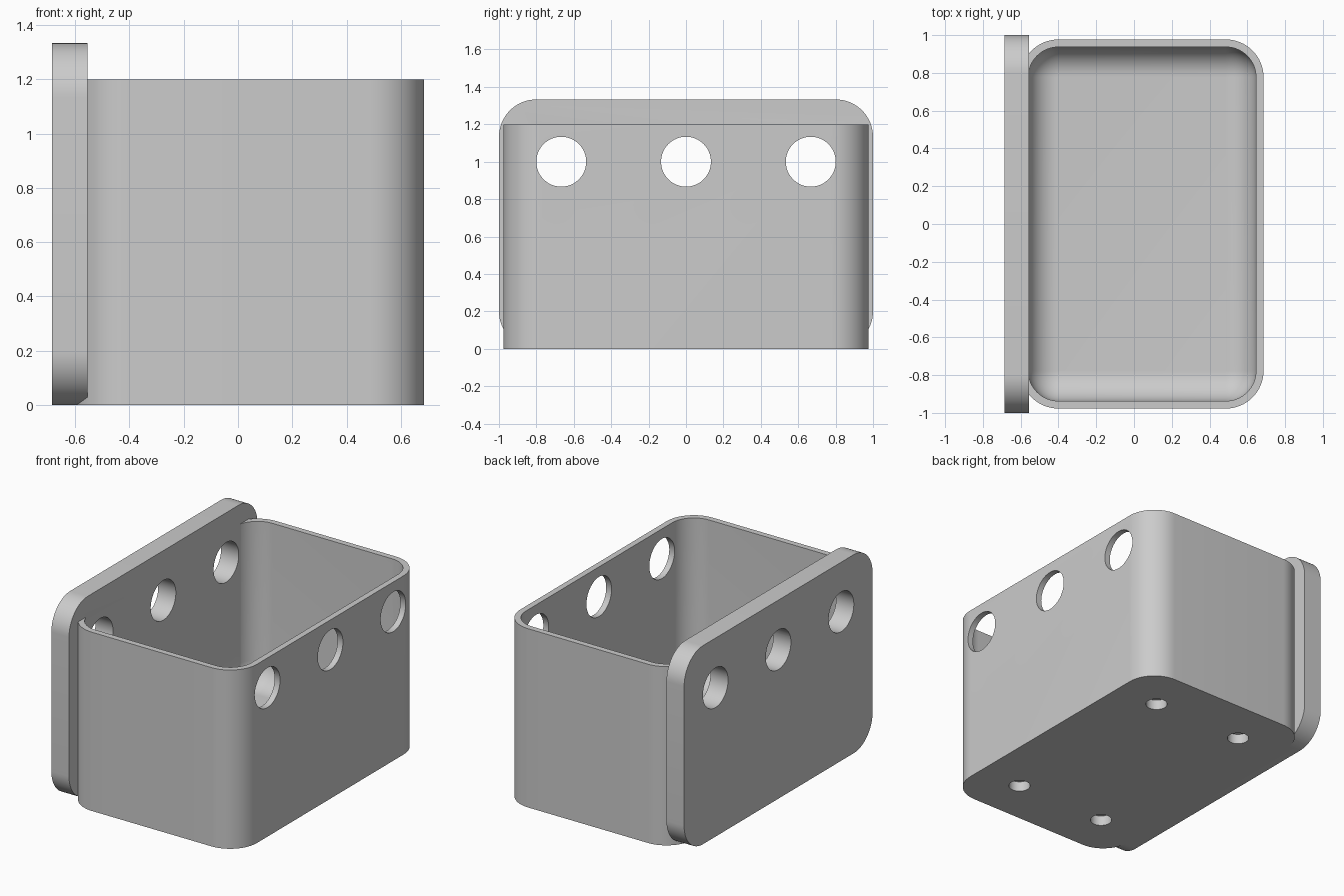
import bpy, bmesh, math

if "Cube" in bpy.data.objects:
    bpy.data.objects.remove(bpy.data.objects["Cube"], do_unlink=True)

LEFT, RIGHT, HALF_Y = -0.6, 0.686, 0.977   # tub outline
TUB_H, WALL, FLOOR = 1.2, 0.04, 0.107
CORNER = 0.2
SEGS = 16


def rounded_rect(a0, a1, b0, b1, r):
    """Points of a rounded rectangle, counter-clockwise."""
    centres = [(a1 - r, b1 - r), (a0 + r, b1 - r), (a0 + r, b0 + r), (a1 - r, b0 + r)]
    pts = []
    for quarter, (ca, cb) in enumerate(centres):
        for i in range(SEGS + 1):
            t = math.pi / 2 * (quarter + i / SEGS)
            pts.append((ca + r * math.cos(t), cb + r * math.sin(t)))
    return pts


def loft(name, rings):
    """Closed solid through a stack of equal-sized rings."""
    bm = bmesh.new()
    loops = [[bm.verts.new(p) for p in ring] for ring in rings]
    n = len(loops[0])
    for low, high in zip(loops, loops[1:]):
        for i in range(n):
            j = (i + 1) % n
            bm.faces.new((low[i], low[j], high[j], high[i]))
    bm.faces.new(loops[0][::-1])
    bm.faces.new(loops[-1])
    bmesh.ops.remove_doubles(bm, verts=bm.verts, dist=1e-5)
    bmesh.ops.recalc_face_normals(bm, faces=bm.faces)
    mesh = bpy.data.meshes.new(name)
    bm.to_mesh(mesh)
    bm.free()
    ob = bpy.data.objects.new(name, mesh)
    bpy.context.collection.objects.link(ob)
    return ob


def cylinder(name, loc, radius, depth, rot=(0, 0, 0)):
    bpy.ops.mesh.primitive_cylinder_add(vertices=64, radius=radius, depth=depth,
                                        location=loc, rotation=rot)
    ob = bpy.context.object
    ob.name = name
    ob.hide_render = True
    return ob


def combine(target, tool, operation):
    """Apply a boolean and discard the tool."""
    mod = target.modifiers.new(operation, "BOOLEAN")
    mod.operation, mod.object, mod.solver = operation, tool, "EXACT"
    bpy.context.view_layer.objects.active = target
    bpy.ops.object.modifier_apply(modifier=mod.name)
    bpy.data.objects.remove(tool, do_unlink=True)


# Tub outside
outline = rounded_rect(LEFT, RIGHT, -HALF_Y, HALF_Y, CORNER)
bin_body = loft("storage_bin", [[(x, y, z) for x, y in outline] for z in (0, TUB_H)])

# Cavity with a filleted floor
fillet = CORNER - WALL
rings = []
for i in range(SEGS + 1):
    t = math.pi / 2 * i / SEGS
    inset = WALL + (fillet - 0.002) * (1 - math.sin(t))
    z = FLOOR + fillet * (1 - math.cos(t))
    rings.append([(x, y, z) for x, y in rounded_rect(
        LEFT + inset, RIGHT - inset, -HALF_Y + inset, HALF_Y - inset, CORNER - inset)])
rings.append([(x, y, TUB_H + 0.2) for x, y, _ in rings[-1]])
combine(bin_body, loft("cavity_cutter", rings), "DIFFERENCE")

# Mounting plate on the side
plate_outline = rounded_rect(-1, 1, 0, 1.333, CORNER)
plate = loft("mounting_plate", [[(x, y, z) for y, z in plate_outline]
                                for x in (-0.686, -0.555)])
combine(bin_body, plate, "UNION")

# Round holes through the plate and the opposite wall
for y in (-0.667, 0, 0.667):
    combine(bin_body, cylinder("hole_cutter", (0, y, 1), 0.1333, 2,
                               (0, math.pi / 2, 0)), "DIFFERENCE")

# Shallow round recesses under the floor
for x in (-0.29, 0.376):
    for y in (-0.667, 0.667):
        combine(bin_body, cylinder("recess_cutter", (x, y, 0), 0.0667, 0.134), "DIFFERENCE")

# Grey plastic
mat = bpy.data.materials.new("light_grey")
mat.use_nodes = True
grey = (0.6, 0.6, 0.6, 1)
mat.diffuse_color = grey
mat.node_tree.nodes["Principled BSDF"].inputs["Base Color"].default_value = grey
bin_body.data.materials.clear()
bin_body.data.materials.append(mat)

bpy.ops.object.select_all(action="DESELECT")
bin_body.select_set(True)
bpy.context.view_layer.objects.active = bin_body
bpy.ops.object.shade_smooth_by_angle(angle=math.radians(30))
